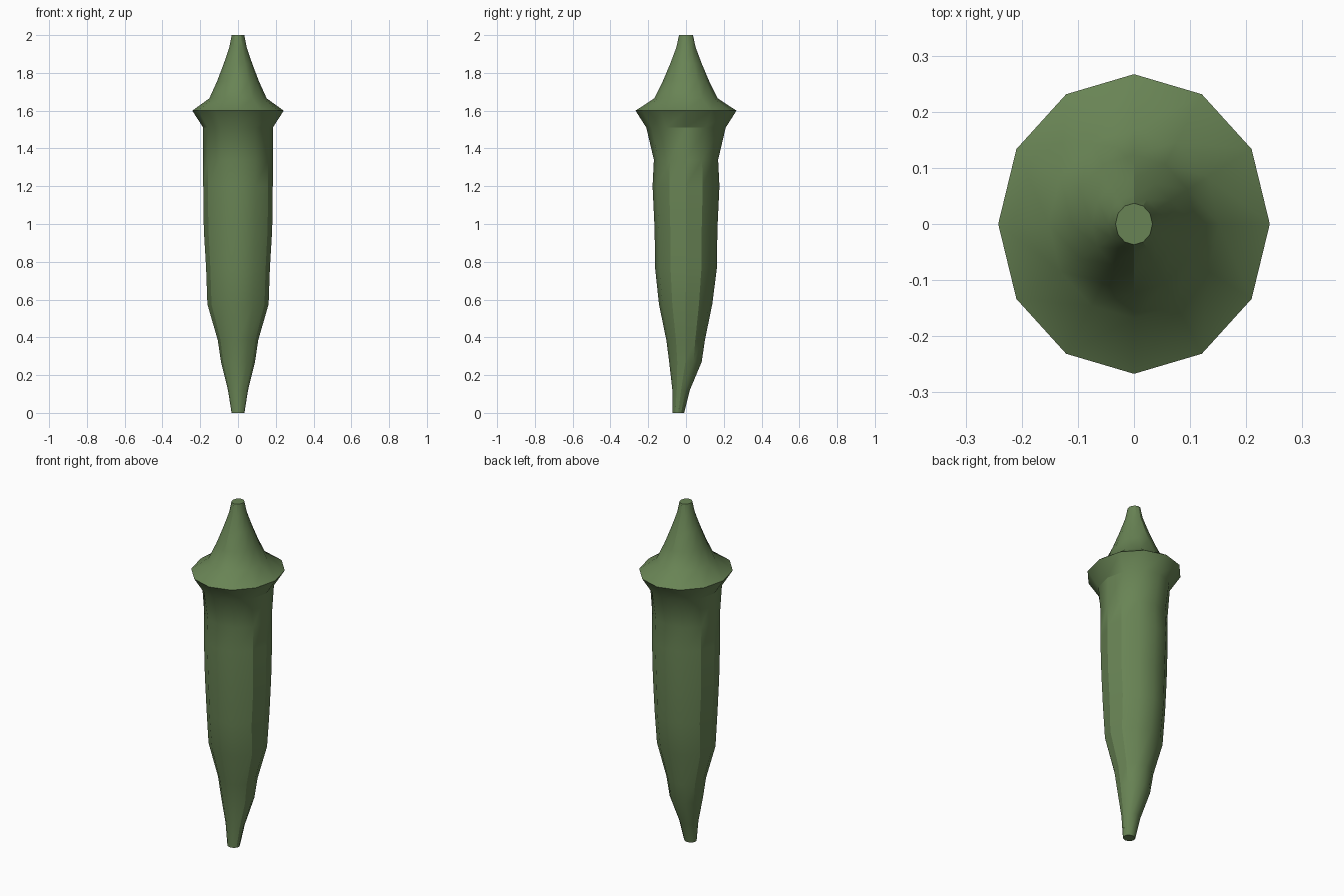
import bpy, bmesh, math

if "Cube" in bpy.data.objects:
    bpy.data.objects.remove(bpy.data.objects["Cube"])

SIDES = 12

# Cross-sections from bottom to top: z, x radius, y radius, y centre
RINGS = [
    (0.00, 0.034, 0.031, -0.041),
    (0.12, 0.053, 0.046, -0.026),
    (0.27, 0.090, 0.086, -0.003),
    (0.385, 0.107, 0.102, -0.002),
    (0.575, 0.162, 0.141, -0.002),
    (0.77, 0.169, 0.164, 0),
    (0.97, 0.181, 0.166, 0),
    (1.20, 0.184, 0.177, 0),
    (1.34, 0.184, 0.170, 0),
    (1.51, 0.184, 0.210, 0),
    (1.60, 0.242, 0.267, 0),
    (1.665, 0.152, 0.168, 0),
    (1.755, 0.111, 0.123, 0),
    (1.85, 0.075, 0.083, 0),
    (1.935, 0.046, 0.051, 0),
    (2.00, 0.033, 0.037, 0),
]

# Tapered pod body with flared collar and pointed cap
bm = bmesh.new()
loops = []
for z, rx, ry, cy in RINGS:
    angles = [2 * math.pi * i / SIDES for i in range(SIDES)]
    loops.append([bm.verts.new((rx * math.cos(a), cy + ry * math.sin(a), z)) for a in angles])
for low, high in zip(loops, loops[1:]):
    for i in range(SIDES):
        j = (i + 1) % SIDES
        bm.faces.new((low[i], low[j], high[j], high[i]))

# Closed ends
bm.faces.new(loops[0][::-1])
bm.faces.new(loops[-1])

mesh = bpy.data.meshes.new("pod_body")
bm.to_mesh(mesh)
bm.free()
pod = bpy.data.objects.new("pod_body", mesh)
bpy.context.collection.objects.link(pod)

# Green skin
green = bpy.data.materials.new("green_skin")
green.diffuse_color = (0.14, 0.23, 0.09, 1)
green.use_nodes = True
green.node_tree.nodes["Principled BSDF"].inputs["Base Color"].default_value = green.diffuse_color
mesh.materials.append(green)

# Smooth shading with sharp facets kept
bpy.context.view_layer.objects.active = pod
pod.select_set(True)
bpy.ops.object.shade_smooth_by_angle(angle=math.radians(30))
